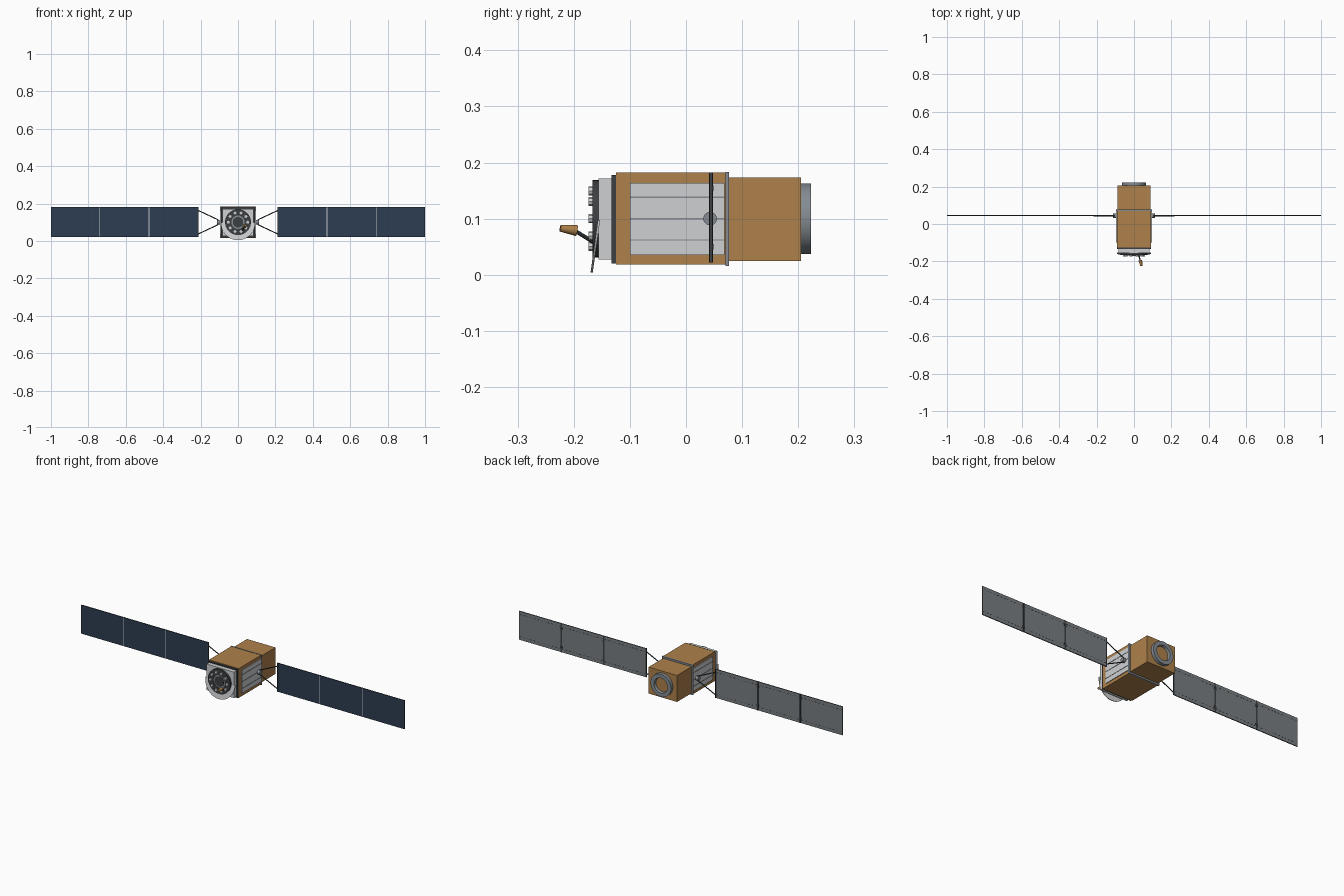
import bpy, bmesh, math
from mathutils import Vector, Matrix

if "Cube" in bpy.data.objects:
    bpy.data.objects.remove(bpy.data.objects["Cube"])


def material(name, r, g, b):
    m = bpy.data.materials.new(name)
    m.use_nodes = True
    m.diffuse_color = (r, g, b, 1)
    m.node_tree.nodes["Principled BSDF"].inputs["Base Color"].default_value = (r, g, b, 1)
    return m


GOLD = material("gold foil", 0.42, 0.22, 0.07)
WHITE = material("white radiator", 0.62, 0.63, 0.64)
GREY = material("grey metal", 0.23, 0.26, 0.29)
DARK = material("dark metal", 0.045, 0.05, 0.055)
NAVY = material("navy solar cell", 0.027, 0.047, 0.085)
BACK = material("panel backing", 0.19, 0.21, 0.22)
MID = 0.1  # height of the body axis


def finish(bm, name, mats, smooth=False):
    bmesh.ops.recalc_face_normals(bm, faces=bm.faces)
    mesh = bpy.data.meshes.new(name)
    bm.to_mesh(mesh)
    bm.free()
    for m in mats:
        mesh.materials.append(m)
    ob = bpy.data.objects.new(name, mesh)
    bpy.context.collection.objects.link(ob)
    if smooth:
        bpy.ops.object.select_all(action='DESELECT')
        ob.select_set(True)
        bpy.context.view_layer.objects.active = ob
        bpy.ops.object.shade_smooth_by_angle(angle=math.radians(35))
    return ob


def box(name, x, y, z, mat):
    """Box from (min, max) ranges."""
    bm = bmesh.new()
    bmesh.ops.create_cube(bm, size=1)
    for v in bm.verts:
        v.co = [r[0] + (c + 0.5) * (r[1] - r[0]) for c, r in zip(v.co, (x, y, z))]
    return finish(bm, name, [mat])


def rod(name, a, b, r1, mat, r2=None, sides=8):
    """Cylinder or cone between two points."""
    a, b = Vector(a), Vector(b)
    bm = bmesh.new()
    bmesh.ops.create_cone(bm, cap_ends=True, segments=sides, radius1=r1,
                          radius2=r1 if r2 is None else r2, depth=(b - a).length)
    turn = (b - a).to_track_quat('Z', 'Y').to_matrix().to_4x4()
    bm.transform(Matrix.Translation((a + b) / 2) @ turn)
    return finish(bm, name, [mat], True)


def lathe(name, profile, mat, sides=40):
    """Closed (radius, y) profile spun round the body axis."""
    bm = bmesh.new()
    vs = [bm.verts.new((r, y, MID)) for r, y in profile]
    es = [bm.edges.new((vs[i], vs[(i + 1) % len(vs)])) for i in range(len(vs))]
    bmesh.ops.spin(bm, geom=vs + es, cent=(0, 0, MID), axis=(0, 1, 0),
                   angle=math.tau, steps=sides)
    bmesh.ops.remove_doubles(bm, verts=bm.verts, dist=1e-5)
    return finish(bm, name, [mat], True)


# Body
box("main_body", (-0.092, 0.092), (-0.125, 0.07), (0.018, 0.182), GOLD)
box("body_collar", (-0.096, 0.096), (0.07, 0.077), (0.016, 0.183), GREY)
box("rear_body", (-0.088, 0.088), (0.077, 0.205), (0.025, 0.173), GOLD)
box("front_plate", (-0.09, 0.09), (-0.133, -0.125), (0.02, 0.178), DARK)
box("front_deck", (-0.084, 0.084), (-0.156, -0.133), (0.027, 0.172), WHITE)

# Rear adapter ring, open to foil inside
lathe("adapter_ring", [(0.063, 0.204), (0.063, 0.223), (0.042, 0.223), (0.038, 0.204)], GREY)
rod("adapter_floor", (0, 0.204, MID), (0, 0.209, MID), 0.041, GOLD, sides=40)

# Front antenna array
lathe("array_ring", [(0.069, -0.155), (0.069, -0.167), (0.036, -0.167), (0.036, -0.155)], DARK)
rod("array_centre", (0, -0.155, MID), (0, -0.164, MID), 0.037, GREY, sides=32)
rod("array_hub", (0, -0.164, MID), (0, -0.166, MID), 0.028, DARK, sides=32)
for i in range(10):
    t = math.tau * (i + 0.5) / 10
    x, z = 0.052 * math.sin(t), MID + 0.052 * math.cos(t)
    rod("array_element", (x, -0.165, z), (x, -0.174, z), 0.008, WHITE, sides=8)

# Half-round reflector leaning forward at its lower rim
bm = bmesh.new()
steps = 28
arc = [math.pi * (1 + i / steps) for i in range(steps + 1)]
rim = [(0.092 * math.cos(t), 0.094 * math.sin(t)) for t in arc]
face = bm.faces.new([bm.verts.new((x, -0.157 + 0.14 * z, 0.098 + z)) for x, z in rim])
ext = bmesh.ops.extrude_face_region(bm, geom=[face])
for v in ext["geom"]:
    if isinstance(v, bmesh.types.BMVert):
        v.co.y += 0.004
finish(bm, "reflector", [WHITE], True)

# Small horn on a bent arm
rod("horn_arm", (0.024, -0.16, 0.055), (0.034, -0.197, 0.078), 0.0035, DARK)
rod("horn", (0.034, -0.195, 0.079), (0.039, -0.224, 0.083), 0.010, GOLD, r2=0.006, sides=16)


def solar_panel(side, x0, x1):
    """Thin slab with cells on the front, backing behind, dark edges."""
    ob = box("solar_panel", sorted((side * x0, side * x1)), (0.042, 0.047), (0.022, 0.182), DARK)
    ob.data.materials.append(NAVY)
    ob.data.materials.append(BACK)
    for p in ob.data.polygons:
        if abs(p.normal.y) > 0.9:
            p.material_index = 1 if p.normal.y < 0 else 2
    # Dashed seams on the backing
    for z in (0.04, 0.164):
        for i in range(12):
            x = x0 + (x1 - x0) * (i + 0.25) / 12
            box("back_seam", sorted((side * x, side * (x + 0.011))), (0.0465, 0.0476),
                (z - 0.001, z + 0.001), DARK)


for s in (-1, 1):
    # Radiator and its seams
    box("radiator", sorted((s * 0.091, s * 0.096)), (-0.1, 0.069), (0.035, 0.164), WHITE)
    for z in (0.062, 0.1, 0.138):
        box("radiator_seam", sorted((s * 0.095, s * 0.0975)), (-0.1, 0.069),
            (z - 0.0013, z + 0.0013), GREY)
    # Wing drive and yoke
    rod("wing_drive", (s * 0.09, 0.043, MID), (s * 0.112, 0.043, MID), 0.012, GREY, sides=20)
    for k in (-1, 1):
        rod("yoke_arm", (s * 0.104, 0.044, MID + k * 0.012),
            (s * 0.215, 0.044, MID + k * 0.064), 0.0028, DARK)
    box("yoke_bar", sorted((s * 0.212, s * 0.217)), (0.041, 0.048), (0.022, 0.182), DARK)
    # Three panels with hinges in the gaps
    for i in range(3):
        x0 = 0.215 + i * 0.2625
        solar_panel(s, x0, x0 + 0.26)
        if i:
            for z in (0.05, 0.154):
                box("panel_hinge", sorted((s * (x0 - 0.008), s * (x0 + 0.006))),
                    (0.043, 0.049), (z - 0.005, z + 0.005), DARK)
            box("hinge_strip", sorted((s * (x0 - 0.006), s * (x0 + 0.003))),
                (0.0468, 0.0485), (0.022, 0.182), DARK)
            box("panel_joint", sorted((s * (x0 - 0.003), s * x0)),
                (0.0415, 0.0465), (0.022, 0.182), WHITE)
